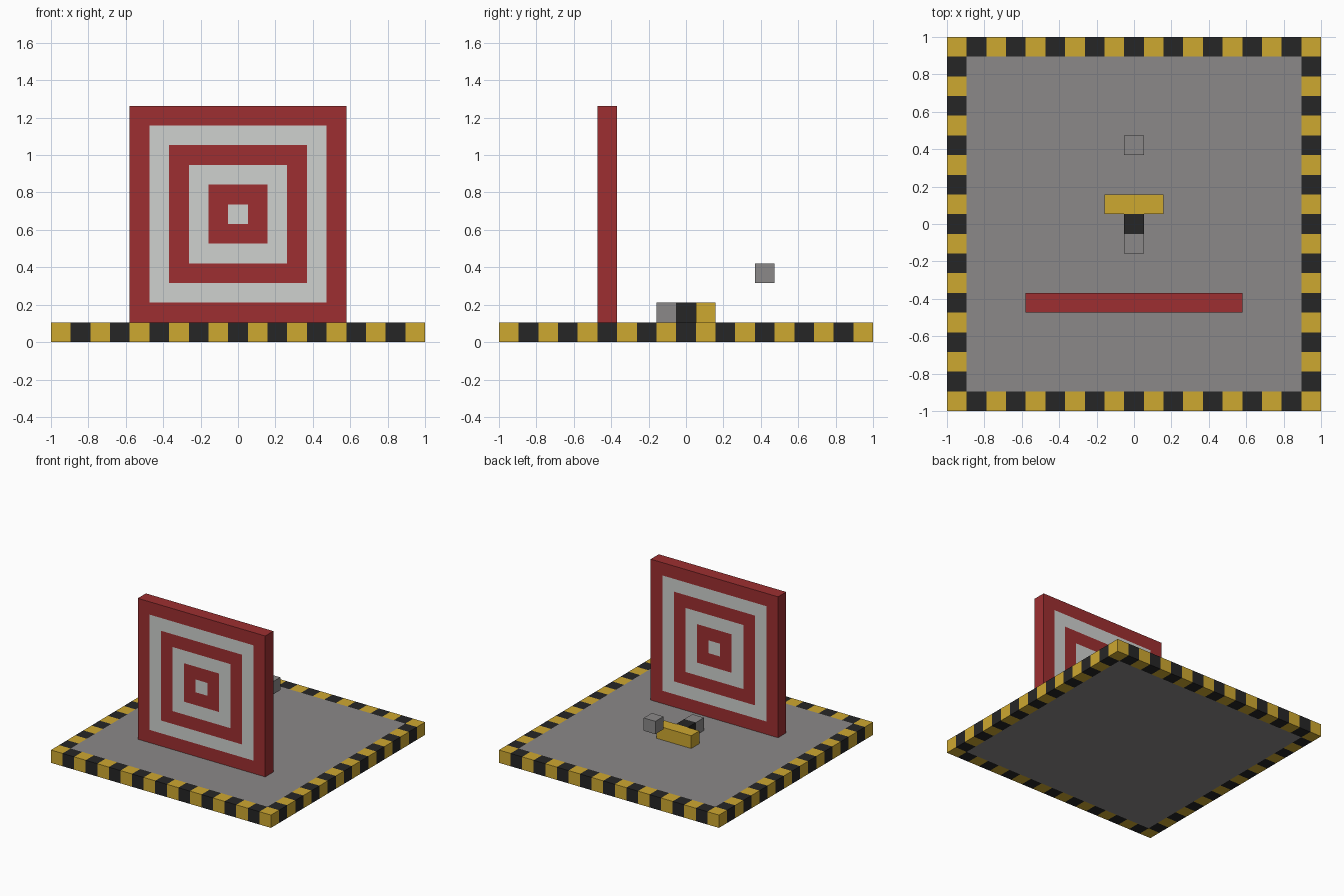
import bpy, bmesh, math
from mathutils import Matrix, Vector

default = bpy.data.objects.get("Cube")
if default:
    bpy.data.objects.remove(default, do_unlink=True)

N = 19          # blocks along one side of the platform
U = 2 / N       # size of one block


def srgb(*rgb):
    return [((v / 255 + 0.055) / 1.055) ** 2.4 for v in rgb] + [1.0]


def material(name, color):
    mat = bpy.data.materials.new(name)
    mat.use_nodes = True
    mat.diffuse_color = color
    mat.node_tree.nodes["Principled BSDF"].inputs["Base Color"].default_value = color
    return mat


YELLOW = material("hazard yellow", srgb(206, 168, 48))
BLACK = material("hazard black", srgb(38, 38, 38))
GREY = material("stone grey", srgb(139, 137, 137))
RED = material("target red", srgb(157, 47, 49))
WHITE = material("target white", srgb(207, 209, 207))


def finish(name, bm, mats):
    bmesh.ops.recalc_face_normals(bm, faces=bm.faces)
    mesh = bpy.data.meshes.new(name)
    bm.to_mesh(mesh)
    bm.free()
    for mat in mats:
        mesh.materials.append(mat)
    obj = bpy.data.objects.new(name, mesh)
    bpy.context.collection.objects.link(obj)
    return obj


def box_mesh(center, size):
    """Box measured in blocks, standing on layer center.z."""
    bm = bmesh.new()
    place = Vector((center[0], center[1], center[2] + size[2] / 2)) * U
    bmesh.ops.create_cube(bm, size=U, matrix=Matrix.Translation(place)
                          @ Matrix.Diagonal((*size, 1)))
    return bm


# Platform: a slab of blocks with a striped rim around a plain floor
bm = bmesh.new()
bmesh.ops.create_grid(bm, x_segments=N, y_segments=N, size=1)
top = bmesh.ops.extrude_face_region(bm, geom=bm.faces[:])["geom"]
bmesh.ops.translate(bm, vec=(0, 0, U),
                    verts=[g for g in top if isinstance(g, bmesh.types.BMVert)])
floor = {True: [], False: []}
for face in bm.faces:
    c = face.calc_center_median()
    i, j = (min(max(math.floor((v + 1) / U), 0), N - 1) for v in c.xy)
    if {i, j} & {0, N - 1}:
        face.material_index = (i + j) % 2
    else:
        face.material_index = 2
        floor[c.z > U / 2].append(face)
for faces in floor.values():
    bmesh.ops.dissolve_faces(bm, faces=faces, use_verts=False)
finish("striped_platform", bm, [YELLOW, BLACK, GREY])

# Target wall: repeated insets give the square rings on both sides
bm = box_mesh((0, -4, 1), (11, 1, 11))
bm.normal_update()
rings = [f for f in bm.faces if abs(f.normal.y) > 0.9]
for step in range(1, 6):
    bmesh.ops.inset_individual(bm, faces=rings, thickness=U, use_even_offset=True)
    for face in rings:
        face.material_index = step % 2
finish("target_wall", bm, [RED, WHITE])

# Loose blocks behind the wall
for name, center, size, mat in (
        ("yellow_bar", (0, 1, 1), (3, 1, 1), YELLOW),
        ("black_block", (0, 0, 1), (1, 1, 1), BLACK),
        ("front_grey_block", (0, -1, 1), (1, 1, 1), GREY),
        ("floating_grey_block", (0, 4, 3), (1, 1, 1), GREY)):
    finish(name, box_mesh(center, size), [mat])
